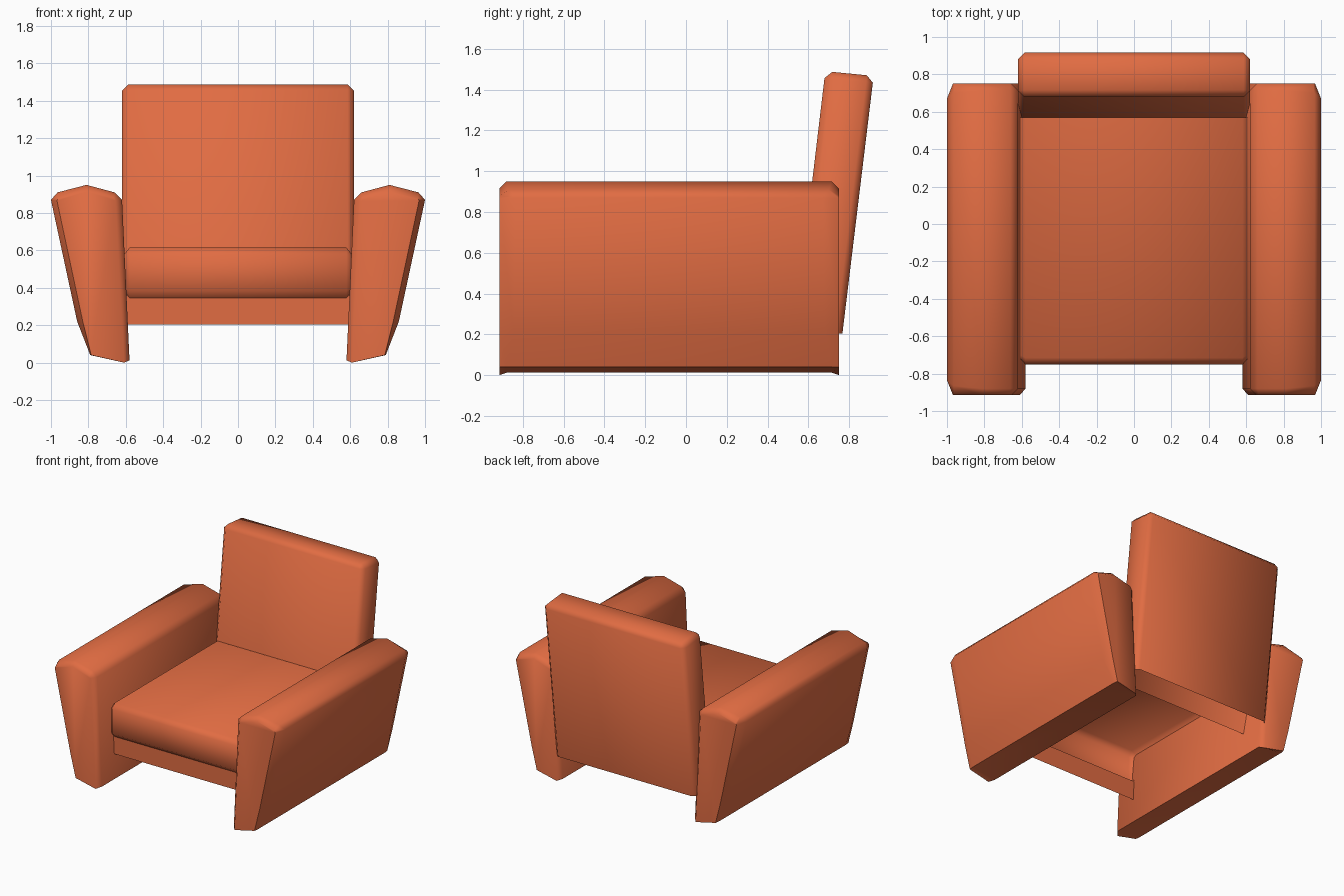
import bpy, bmesh, math

if "Cube" in bpy.data.objects:
    bpy.data.objects.remove(bpy.data.objects["Cube"])

fabric = bpy.data.materials.new("orange fabric")
fabric.diffuse_color = (0.75, 0.15, 0.055, 1)
fabric.use_nodes = True
fabric.node_tree.nodes["Principled BSDF"].inputs["Base Color"].default_value = fabric.diffuse_color


def finish(bm, name, angle=60):
    """Turn a bmesh into a smooth-shaded object with the fabric colour."""
    mesh = bpy.data.meshes.new(name)
    bm.to_mesh(mesh)
    bm.free()
    obj = bpy.data.objects.new(name, mesh)
    bpy.context.collection.objects.link(obj)
    mesh.materials.append(fabric)
    bpy.ops.object.select_all(action='DESELECT')
    obj.select_set(True)
    bpy.context.view_layer.objects.active = obj
    bpy.ops.object.shade_smooth_by_angle(angle=math.radians(angle))
    return obj


def loft(bm, rings, closed):
    """Bridge successive rings of points with quads."""
    rows = [[bm.verts.new(p) for p in ring] for ring in rings]
    n = len(rows[0])
    for a, b in zip(rows, rows[1:]):
        for i in range(n if closed else n - 1):
            j = (i + 1) % n
            bm.faces.new((a[i], a[j], b[j], b[i]))
    return rows


# Arms: flared cross-section, narrowing at the front and back ends
# (middle x, middle z, end x, end z, length of the end chamfer)
ARM = [(0.58, 0.012, 0.61, 0.0, 0.035), (0.62, 0.87, 0.655, 0.865, 0.035),
       (0.66, 0.91, 0.665, 0.88, 0.035), (0.81, 0.95, 0.81, 0.915, 0.035),
       (0.965, 0.91, 0.96, 0.88, 0.05), (1.0, 0.87, 0.968, 0.865, 0.08),
       (0.86, 0.22, 0.83, 0.22, 0.07), (0.79, 0.04, 0.785, 0.04, 0.035)]
FRONT, BACK = -0.915, 0.75
for side, label in ((-1, "left_arm"), (1, "right_arm")):
    bm = bmesh.new()
    rows = loft(bm, [
        [(side * e, FRONT, h) for m, z, e, h, d in ARM],
        [(side * m, FRONT + d, z) for m, z, e, h, d in ARM],
        [(side * m, BACK - d, z) for m, z, e, h, d in ARM],
        [(side * e, BACK, h) for m, z, e, h, d in ARM]], True)
    bm.faces.new(rows[0])
    bm.faces.new(rows[-1])
    bmesh.ops.recalc_face_normals(bm, faces=bm.faces)
    finish(bm, label)

# Backrest: leaning box, bevelled everywhere but the open bottom
bm = bmesh.new()
bmesh.ops.create_cube(bm, size=2)
for v in bm.verts:
    x, y, z = v.co
    if z > 0:
        v.co = (0.62 * x, 0.683 if y < 0 else 0.92, 1.49 if y < 0 else 1.467)
    else:
        v.co = (0.62 * x, 0.53 if y < 0 else 0.767, 0.205)
edges = [e for e in bm.edges if max(v.co.z for v in e.verts) > 1]
bmesh.ops.bevel(bm, geom=edges, offset=0.034, segments=1, profile=0.5, affect='EDGES')
bottom = [f for f in bm.faces if all(v.co.z < 0.3 for v in f.verts)]
bmesh.ops.delete(bm, geom=bottom, context='FACES_ONLY')
finish(bm, "backrest")

# Seat cushion: top sheet rolled over the front, with chamfered side edges
TOP = [(0.57, 0.615), (-0.715, 0.615), (-0.752, 0.578), (-0.752, 0.383), (-0.715, 0.346)]
EDGE = [(0.57, 0.58), (-0.70, 0.58), (-0.72, 0.565), (-0.72, 0.395), (-0.70, 0.38)]
bm = bmesh.new()
loft(bm, [[(-0.608, y, z) for y, z in EDGE], [(-0.58, y, z) for y, z in TOP],
          [(0.58, y, z) for y, z in TOP], [(0.608, y, z) for y, z in EDGE]], False)
bmesh.ops.recalc_face_normals(bm, faces=bm.faces)
if max(bm.faces, key=lambda f: f.calc_area()).normal.z < 0:
    bmesh.ops.reverse_faces(bm, faces=bm.faces)
finish(bm, "seat_cushion")

# Front panel below the cushion
bm = bmesh.new()
loft(bm, [[(-0.6, -0.71, 0.36), (-0.6, -0.71, 0.205)],
          [(0.6, -0.71, 0.36), (0.6, -0.71, 0.205)]], False)
if max(bm.faces, key=lambda f: f.calc_area()):
    bm.normal_update()
    if next(iter(bm.faces)).normal.y > 0:
        bmesh.ops.reverse_faces(bm, faces=bm.faces)
finish(bm, "front_panel")
